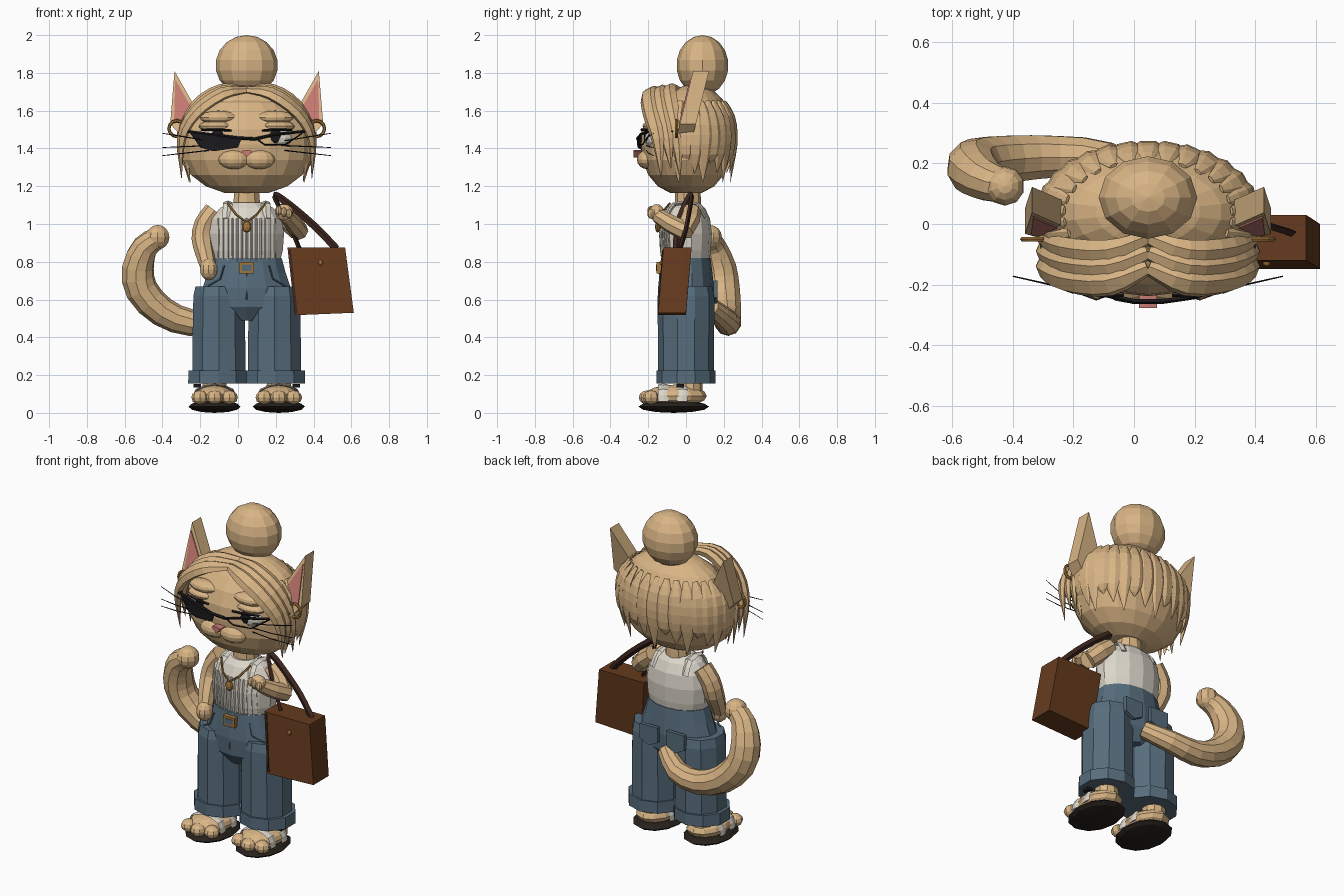
import bpy, bmesh, math
from mathutils import Vector

if "Cube" in bpy.data.objects:
    bpy.data.objects.remove(bpy.data.objects["Cube"])

C = 0.046  # centre line of the body
COLS = {"tan fur": (.69, .46, .235), "denim": (.095, .152, .203), "off white": (.72, .68, .6),
        "brown leather": (.13, .043, .013), "dark strap": (.045, .018, .013), "black": (.01, .01, .012),
        "sole brown": (.02, .015, .011), "pink": (.58, .2, .17), "gold": (.36, .18, .04)}
M = {}
for k, c in COLS.items():
    M[k] = bpy.data.materials.new(k)
    M[k].diffuse_color = (*c, 1)
FUR, DENIM, WHITE, BROWN, STRAP, BLACK, SOLE, PINK, GOLD = COLS


def finish(name, bm, mat):
    bmesh.ops.recalc_face_normals(bm, faces=bm.faces[:])
    me = bpy.data.meshes.new(name)
    bm.to_mesh(me)
    bm.free()
    me.materials.append(M[mat])
    ob = bpy.data.objects.new(name, me)
    bpy.context.collection.objects.link(ob)
    return ob


def ball(name, loc, r, mat, u=12, v=8, zcut=None):
    bm = bmesh.new()
    bmesh.ops.create_uvsphere(bm, u_segments=u, v_segments=v, radius=1)
    for p in bm.verts:
        p.co = Vector([p.co[i] * r[i] + loc[i] for i in range(3)])
    if zcut:
        bmesh.ops.delete(bm, geom=[p for p in bm.verts if p.co.z < zcut], context='VERTS')
    return finish(name, bm, mat)


def skin(name, rings, mat, closed=False):
    bm = bmesh.new()
    vs = [[bm.verts.new(p) for p in r] for r in rings]
    n = len(vs[0])
    pairs = list(zip(vs, vs[1:])) + ([(vs[-1], vs[0])] if closed else [])
    for a, b in pairs:
        for i in range(n):
            j = (i + 1) % n
            bm.faces.new((a[i], a[j], b[j], b[i]))
    if not closed:
        bm.faces.new(vs[0])
        bm.faces.new(vs[-1])
    return finish(name, bm, mat)


def loft(name, rows, mat, n=12, x=C, y=0):
    """Stack of ellipses, rows of (z, rx, ry)."""
    ang = [math.tau * (i + .5) / n for i in range(n)]
    return skin(name, [[(x + rx * math.cos(a), y + ry * math.sin(a), z) for a in ang] for z, rx, ry in rows], mat)


def spline(P, k):
    P = [Vector(p) for p in P]
    Q = [2 * P[0] - P[1]] + P + [2 * P[-1] - P[-2]]
    out = []
    for a, b, c, d in zip(Q, Q[1:], Q[2:], Q[3:]):
        for i in range(k):
            t = i / k
            out.append(.5 * (2 * b + (c - a) * t + (2 * a - 5 * b + 4 * c - d) * t * t + (3 * b - a - 3 * c + d) * t ** 3))
    return out + [P[-1]]


def tube(name, pts, mat, n=6, k=1, ref=(0, .1, 1), flat=1, closed=False):
    """Tube along points (x, y, z, radius); flat squeezes it along ref."""
    P = spline(pts, k) if k > 1 else [Vector(p) for p in pts]
    X = [p.xyz for p in P]
    u, rings, m = Vector(ref), [], len(P)
    for i, p in enumerate(P):
        if closed:
            t = (X[(i + 1) % m] - X[i - 1]).normalized()
        else:
            t = (X[min(i + 1, m - 1)] - X[max(i - 1, 0)]).normalized()
        u = (u - t * u.dot(t)).normalized()
        w, r = t.cross(u), max(p[3], .0015)
        rings.append([X[i] + r * (math.cos(a) * w + flat * math.sin(a) * u)
                      for a in (math.tau * j / n for j in range(n))])
    return skin(name, rings, mat, closed)


def plate(name, pts, y, t, mat):
    """Outline (x, z) extruded back by t; y is a number or a function of x, z."""
    f = y if callable(y) else (lambda a, b: y)
    return skin(name, [[(a, f(a, b) + d, b) for a, b in pts] for d in (0, t)], mat)


def rect(x, z, w, h):
    return [(x - w, z - h), (x + w, z - h), (x + w, z + h), (x - w, z + h)]


# Head, hair cap and bun
loft("head", [(1.165, .12, .085), (1.2, .22, .15), (1.26, .3, .2), (1.34, .345, .23), (1.42, .352, .238),
              (1.5, .345, .232), (1.58, .3, .2), (1.64, .22, .15), (1.68, .1, .07)], FUR, 18)
ball("hair_cap", (C, .04, 1.485), (.345, .212, .255), FUR, 18, 12, zcut=1.4)
ball("hair_bun", (C, .087, 1.84), (.165, .138, .16), FUR, 12, 9)

# Hair locks around the back and sides
for i in range(19):
    ph = math.radians(-20 + 220 * i / 18)
    dx, dy = math.cos(ph), math.sin(ph)
    low = (1.22, 1.32, 1.27)[i % 3]
    path = [(C + .345 * dx * q, .03 + .222 * dy * q, z, r) for q, z, r in
            ((.8, 1.65, .015), (.97, 1.57, .04), (1.02, 1.47, .05), (1, 1.37, .038), (.92, low, .001))]
    tube(f"hair_lock_{i}", path, FUR, 6, 2, ref=(dx, dy, .5), flat=.4)

for s in (-1, 1):
    side = "left" if s < 0 else "right"
    X = lambda d: C + s * d
    # Swept fringe
    for j in range(3):
        b = j * .05
        tube(f"fringe_{side}_{j}", [(X(0), -.145 + b, 1.71, .025), (X(.13), -.195 + b, 1.69 + b * .2, .048),
             (X(.27), -.185 + b, 1.59 + b * .3, .048), (X(.345), -.15 + b, 1.45, .036),
             (X(.345), -.13 + b, 1.24 + .05 * (j % 2), .001)],
             FUR, 6, 3, ref=(0, -.5, 1), flat=.6)
    # Ears with pink inside
    shear = lambda a, z: -.02 + .25 * (z - 1.58)
    plate("ear_" + side, [(X(.382), 1.81), (X(.285), 1.64), (X(.25), 1.5), (X(.36), 1.48), (X(.405), 1.53)],
          shear, .085, FUR)
    plate("ear_inside_" + side, [(X(.378), 1.765), (X(.3), 1.63), (X(.3), 1.53), (X(.385), 1.535)],
          lambda a, z: shear(a, z) - .006, .007, PINK)
    # Hoop earring
    tube("earring_" + side, [(X(.37) + .042 * math.cos(a), -.05, 1.505 + .042 * math.sin(a), .009)
         for a in (math.tau * i / 12 for i in range(12))], GOLD, 6, ref=(0, 1, 0), closed=True)
    # Eyes, half-closed lids, brows, muzzle, whiskers
    ball("eye_" + side, (X(.17), -.168, 1.455), (.072, .05, .055), WHITE)
    ball("iris_" + side, (X(.15), -.205, 1.465), (.04, .018, .04), BLACK, 10, 6)
    ball("eyelid_" + side, (X(.16), -.172, 1.518), (.095, .058, .03), FUR)
    ball("brow_" + side, (X(.15), -.17, 1.565), (.1, .055, .035), FUR)
    tube("lash_line_" + side, [(X(.08), -.235, 1.495, .006), (X(.16), -.235, 1.5, .007),
                               (X(.24), -.205, 1.497, .006)], BLACK, 4)
    ball("muzzle_" + side, (X(.066), -.205, 1.342), (.084, .055, .052), FUR)
    for j, (z0, z1) in enumerate(((1.44, 1.48), (1.415, 1.405), (1.39, 1.362))):
        tube(f"whisker_{side}_{j}", [(X(.2), -.21, z0, .003), (X(.32), -.2, (z0 + z1) / 2, .003),
                                     (X(.445), -.172, z1, .002)], BLACK, 4)
    tube("glasses_arm_" + side, [(X(.3), -.19, 1.49, .008), (X(.345), -.1, 1.49, .008), (X(.35), .04, 1.49, .008)],
         BLACK, 4)
    # Trouser leg, turn-up and pockets
    L = X(.147)
    loft("trouser_leg_" + side, [(.17, .148, .148), (.35, .147, .148), (.5, .145, .15), (.62, .142, .15),
                                 (.67, .13, .138)], DENIM, 10, L)
    loft("trouser_cuff_" + side, [(.155, .165, .157), (.225, .163, .157)], DENIM, 10, X(.153))
    px = X(.09)
    plate("back_pocket_" + side, [(px - .06, .7), (px + .06, .7), (px + .06, .61), (px, .58), (px - .06, .61)],
          .145, .022, DENIM)
    tube("front_pocket_seam_" + side, [(X(.12), -.125, .78, .005), (X(.14), -.135, .71, .005),
                                       (X(.21), -.1, .67, .005)], DENIM, 4)
    # Foot, toes and sandal
    F = X(.17)
    loft("ankle_" + side, [(.08, .07, .07), (.2, .065, .065)], FUR, 10, F, .02)
    ball("foot_" + side, (F, -.055, .09), (.115, .165, .06), FUR, 12, 8)
    for j in range(3):
        ball(f"toe_{side}_{j}", (F - .078 + .078 * j, -.185 - .02 * (j == 1), .082), (.045, .045, .037), FUR, 8, 6)
    ball("sandal_sole_" + side, (F, -.065, .033), (.138, .187, .033), SOLE, 12, 6)
    for y, w in ((-.12, .107), (-.02, .113)):
        tube(f"sandal_strap_{side}", [(F - w, y, .06, .028), (F - w * .85, y, .122, .028), (F, y, .15, .028),
             (F + w * .85, y, .122, .028), (F + w, y, .06, .028)], WHITE, 4, 2, ref=(-1, 0, 0), flat=.2)
    plate("sandal_buckle_" + side, rect(X(.262), .143, .02, .009), -.05, .04, BLACK)
    # Top strap
    tube("top_strap_" + side, [(X(.105), -.1, 1.03, .025), (X(.1), -.06, 1.105, .025), (X(.1), .05, 1.105, .025),
                               (X(.105), .1, 1.03, .025)], WHITE, 4, 2, ref=(0, -1, .5), flat=.4)

# Nose and mouth
plate("nose", [(C - .03, 1.387), (C, 1.392), (C + .03, 1.387), (C, 1.353)], -.277, .045, PINK)

# Sunglasses, slipped to one side
plate("glasses_lens", [(-.26, 1.49), (.02, 1.455), (0, 1.405), (-.13, 1.385), (-.2, 1.405)],
      lambda x, z: -.262 - (x - .02) * .25, .008, BLACK)
tube("glasses_bridge", [(-.27, -.19, 1.49, .008), (.0, -.255, 1.455, .009), (.09, -.255, 1.45, .009),
     (.2, -.24, 1.475, .008), (.35, -.19, 1.49, .008)], BLACK, 5)
tube("glasses_rim", [(.1, -.255, 1.45, .004), (.14, -.25, 1.42, .004), (.25, -.23, 1.42, .004),
                     (.34, -.19, 1.48, .004)], BLACK, 4)

# Neck, torso, ribbed front
loft("neck", [(1.02, .085, .08), (1.1, .075, .07), (1.22, .065, .065)], FUR, 10, C, .01)
ROWS = [(.78, .175, .12), (.86, .196, .132), (.95, .203, .137), (1.03, .188, .127), (1.085, .145, .1), (1.115, .08, .07)]
loft("tank_top", ROWS, WHITE, 14)
for i in range(13):
    d = -.15 + .025 * i
    tube(f"top_rib_{i}", [(C + d, -ry * math.sqrt(1 - (d / rx) ** 2), z, .006) for z, rx, ry in ROWS[:4]],
         WHITE, 4, ref=(0, -1, 0))
tube("necklace", [(C - .1, -.085, 1.11, .006), (C - .055, -.135, 1.05, .006), (C, -.148, 1.01, .006),
                  (C + .055, -.135, 1.05, .006), (C + .1, -.085, 1.11, .006)], GOLD, 5)
ball("necklace_pendant", (C, -.15, .985), (.026, .014, .03), GOLD, 8, 6)

# Trouser hips, fly and buckle
loft("trouser_hips", [(.82, .19, .13), (.74, .212, .14), (.66, .24, .148), (.56, .2, .143), (.49, .05, .1)], DENIM, 14)
tube("fly_seam", [(C, -.135, .75, .005), (C, -.146, .6, .005)], DENIM, 4, ref=(1, 0, 0))
plate("belt_buckle", rect(C, .768, .04, .03), -.155, .035, GOLD)
plate("belt_buckle_centre", rect(C, .768, .026, .017), -.158, .008, DENIM)

# Arms and hands
tube("left_arm", [(-.125, .02, 1.07, .055), (-.175, .015, 1.0, .056), (-.19, .0, .92, .056), (-.175, -.05, .84, .05),
                  (-.16, -.085, .78, .043)], FUR, 8, 2, ref=(0, 1, 0))
ball("left_hand", (-.155, -.1, .76), (.048, .05, .058), FUR, 10, 8)
tube("right_upper_arm", [(.2, .03, 1.07, .05), (.26, .02, 1.02, .055), (.32, -.01, .96, .05)], FUR, 8, ref=(0, 1, 0))
tube("right_forearm", [(.325, 0, .96, .05), (.295, -.08, 1, .048), (.255, -.15, 1.045, .04)], FUR, 8)
ball("right_hand", (.245, -.155, 1.06), (.05, .04, .045), FUR, 10, 8)
for j in range(3):
    ball(f"right_finger_{j}", (.215 + .028 * j, -.185, 1.07 - .008 * j), (.018, .02, .026), FUR, 8, 6)

# Tail
tube("tail", [(.04, .13, .56, .05), (-.09, .21, .495, .062), (-.25, .222, .478, .071), (-.4, .215, .535, .08),
              (-.51, .2, .65, .087), (-.53, .18, .77, .086), (-.49, .145, .88, .07), (-.425, .125, .925, .058)],
     FUR, 10, 2)
ball("tail_tip", (-.425, .125, .93), (.065, .065, .065), FUR, 10, 8)

# Shoulder bag
skin("bag_body", [[(.262, a, .875), (.567, a, .875), (.613, b, .53), (.302, b, .517)]
                  for a, b in ((-.12, -.148), (.03, 0))], BROWN)
plate("bag_flap_edge", [(.268, .865), (.28, .865), (.315, .53), (.303, .53)],
      lambda x, z: -.124 + (z - .875) * .08, .006, STRAP)
tube("bag_handle", [(.325, -.05, .87, .02), (.27, -.04, 1.0, .02), (.2, .01, 1.125, .02), (.205, .03, 1.15, .02),
                    (.3, .02, 1.08, .02), (.42, 0, .975, .02), (.52, -.03, .87, .02)], STRAP, 4, 3, flat=.6)
ball("bag_clasp", (.437, -.13, .795), (.014, .01, .014), GOLD, 8, 6)

for m in bpy.data.materials:
    if m.users and not m.is_grease_pencil:
        m.use_nodes = True
        m.node_tree.nodes["Principled BSDF"].inputs["Base Color"].default_value = m.diffuse_color
